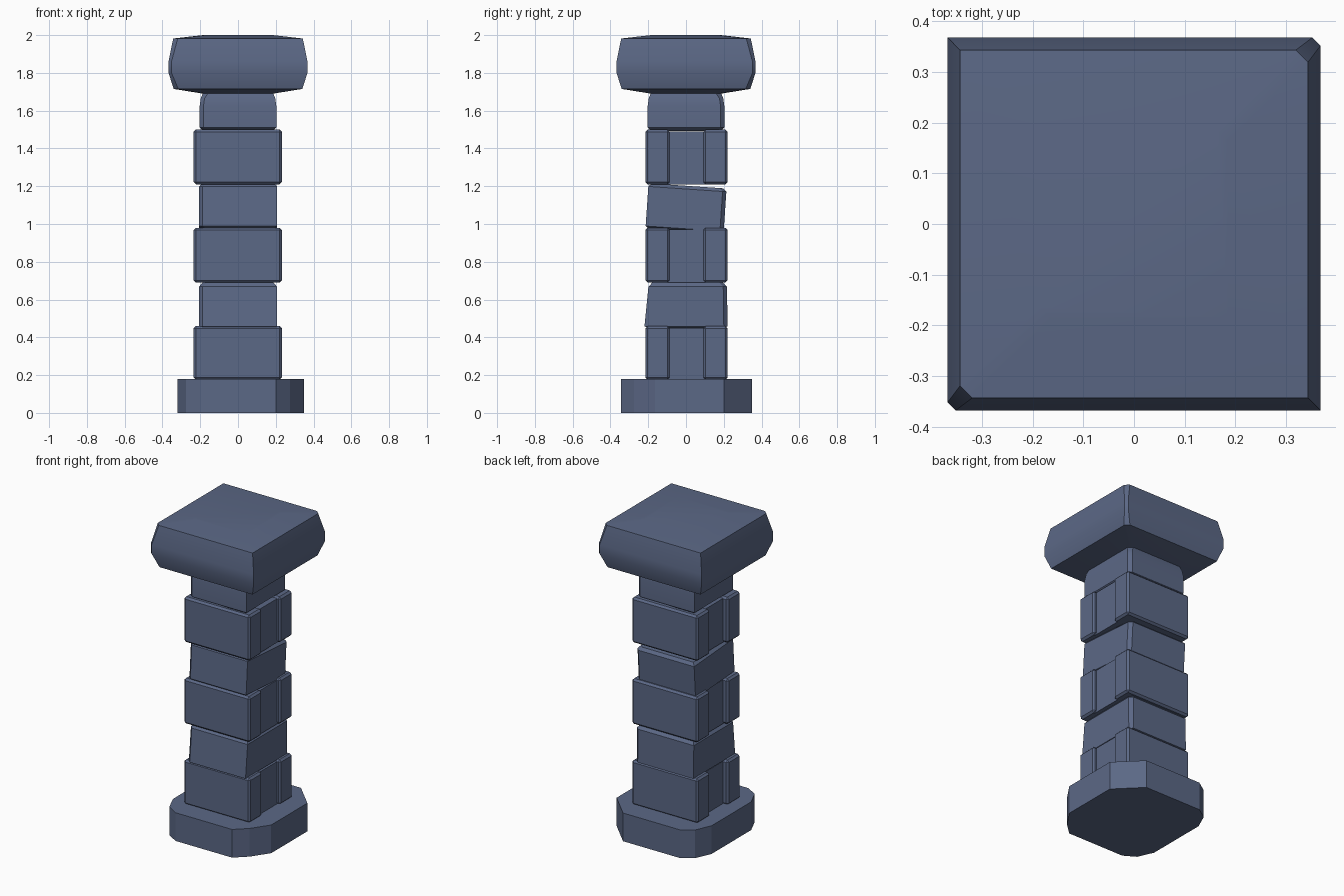
import bpy, bmesh, math

if "Cube" in bpy.data.objects:
    bpy.data.objects.remove(bpy.data.objects["Cube"])

stone = bpy.data.materials.new("slate blue stone")
stone.diffuse_color = (0.105, 0.138, 0.237, 1)
stone.use_nodes = True
stone.node_tree.nodes["Principled BSDF"].inputs["Base Color"].default_value = stone.diffuse_color


def finish(name, bm, smooth=None):
    bmesh.ops.recalc_face_normals(bm, faces=bm.faces)
    me = bpy.data.meshes.new(name)
    bm.to_mesh(me)
    bm.free()
    me.materials.append(stone)
    ob = bpy.data.objects.new(name, me)
    bpy.context.collection.objects.link(ob)
    if smooth:
        bpy.ops.object.select_all(action='DESELECT')
        ob.select_set(True)
        bpy.context.view_layer.objects.active = ob
        bpy.ops.object.shade_smooth_by_angle(angle=math.radians(smooth))
    return ob


def loft(name, rings, smooth=None):
    """Skin a stack of equal-length rings and close both ends."""
    bm = bmesh.new()
    vs = [[bm.verts.new(p) for p in r] for r in rings]
    n = len(vs[0])
    for a, b in zip(vs, vs[1:]):
        for i in range(n):
            j = (i + 1) % n
            bm.faces.new((a[i], a[j], b[j], b[i]))
    bm.faces.new(vs[0][::-1])
    bm.faces.new(vs[-1])
    return finish(name, bm, smooth)


def chipped(z, hx, hy, y=0.0, c=0.02):
    """Rectangle with two opposite corners cut off."""
    return [(-hx + c, y - hy, z), (hx, y - hy, z), (hx, y + hy - c, z),
            (hx - c, y + hy, z), (-hx, y + hy, z), (-hx, y - hy + c, z)]


def box(name, x0, x1, y0, y1, z0, z1, bevel):
    bm = bmesh.new()
    bmesh.ops.create_cube(bm, size=1)
    for v in bm.verts:
        v.co = ((x0 + x1) / 2 + v.co.x * (x1 - x0),
                (y0 + y1) / 2 + v.co.y * (y1 - y0),
                (z0 + z1) / 2 + v.co.z * (z1 - z0))
    if bevel:
        bmesh.ops.bevel(bm, geom=bm.edges[:], offset=bevel, segments=1,
                        profile=0.5, affect='EDGES')
    return finish(name, bm)


# base: irregular twelve-sided slab
outline = [(-0.2, -0.345), (0.2, -0.345), (0.275, -0.275), (0.35, -0.165),
           (0.35, 0.2), (0.275, 0.275), (0.2, 0.35), (-0.2, 0.35),
           (-0.275, 0.3), (-0.32, 0.2), (-0.32, -0.2), (-0.275, -0.3)]
loft("base", [[(x, y, z) for x, y in outline] for z in (0, 0.18)])

# three courses of paired slabs around a recessed core
for k, (z0, z1) in enumerate([(0.175, 0.46), (0.69, 0.98), (1.21, 1.5)], 1):
    box(f"front_slab_{k}", -0.235, 0.232, -0.215, -0.087, z0, z1, 0.012)
    box(f"back_slab_{k}", -0.235, 0.232, 0.092, 0.22, z0, z1, 0.012)
    box(f"core_{k}", -0.2, 0.212, -0.12, 0.12, z0, z1 - 0.01, 0)

# lower leaning block: front face leans back
loft("lower_block", [chipped(0.428, 0.15, 0.15),
                     chipped(0.458, 0.207, 0.22),
                     chipped(0.668, 0.207, 0.208, 0.009),
                     chipped(0.692, 0.185, 0.185, 0.009)])

# upper block: tipped toward the back
tipped = loft("upper_block", [chipped(-0.14, 0.16, 0.16),
                              chipped(-0.105, 0.207, 0.207),
                              chipped(0.105, 0.207, 0.207),
                              chipped(0.122, 0.19, 0.19)])
tipped.location = (0, 0, 1.08)
tipped.rotation_euler.x = -0.068

# neck: rounded in toward the cap
loft("neck", [chipped(1.492, 0.18, 0.18), chipped(1.51, 0.203, 0.203),
              chipped(1.625, 0.203, 0.203), chipped(1.665, 0.197, 0.197),
              chipped(1.70, 0.183, 0.183, 0, 0.03)], 30)

# cap: bulging square block with a faintly domed top
loft("cap", [chipped(1.69, 0.185, 0.185), chipped(1.715, 0.34, 0.34, 0, 0.024),
             chipped(1.80, 0.368, 0.368, 0, 0.016),
             chipped(1.86, 0.368, 0.368, 0, 0.016),
             chipped(1.982, 0.343, 0.343, 0, 0.024),
             chipped(2.0, 0.185, 0.185)], 30)
